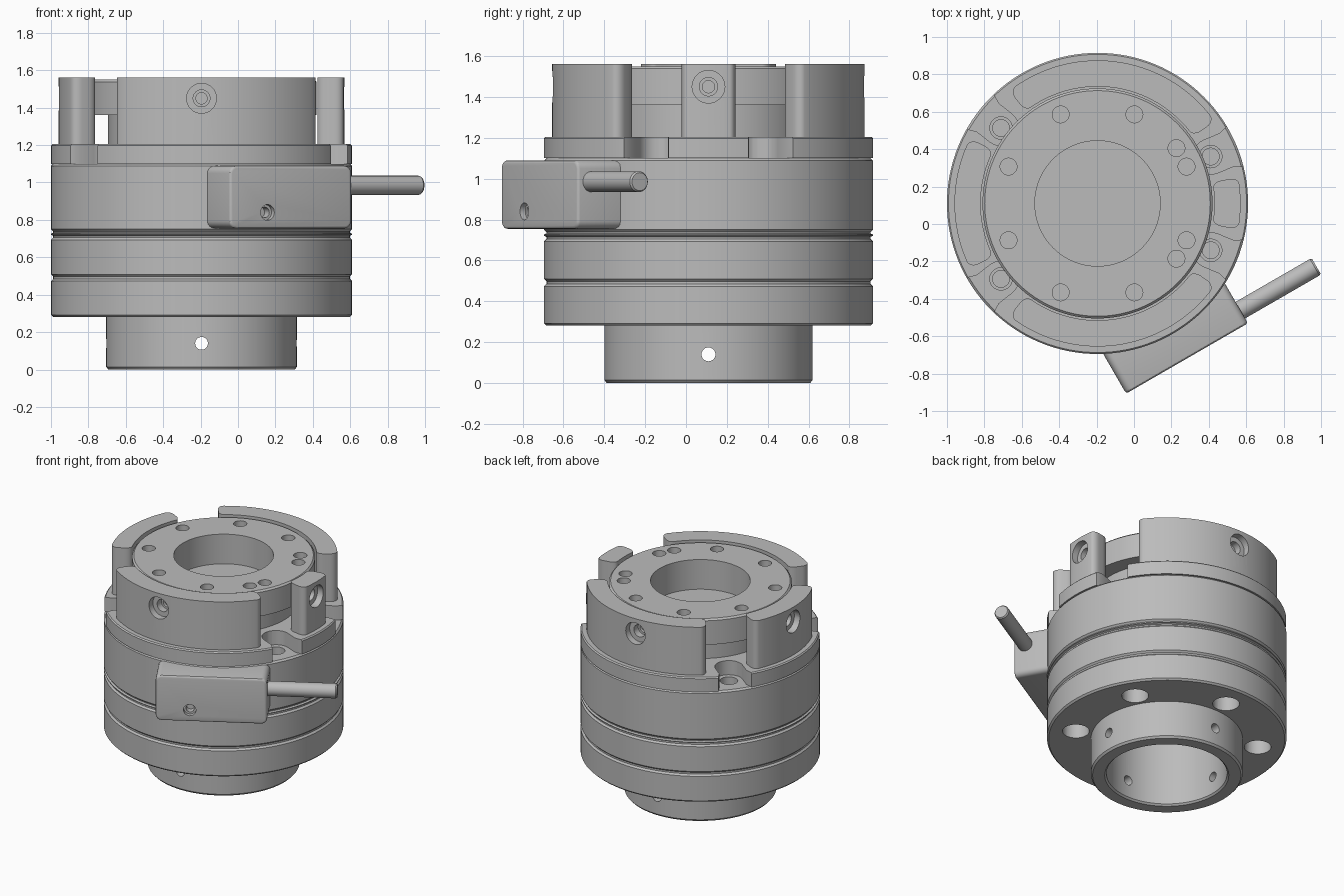
import bpy, bmesh
from math import radians, cos, sin, pi
from mathutils import Matrix

if "Cube" in bpy.data.objects:
    bpy.data.objects.remove(bpy.data.objects["Cube"], do_unlink=True)

AXIS = Matrix.Translation((-0.195, 0.11, 0))
QUARTERS = (0, 90, 180, 270)
SLOTS = (22.5, -22.5, 142, 218)

steel = bpy.data.materials.new("steel_grey")
steel.use_nodes = True
GREY = (0.5, 0.5, 0.5, 1)
steel.diffuse_color = GREY
steel.node_tree.nodes["Principled BSDF"].inputs["Base Color"].default_value = GREY


def finish(name, bm, matrix=AXIS):
    bmesh.ops.remove_doubles(bm, verts=bm.verts, dist=1e-5)
    bmesh.ops.recalc_face_normals(bm, faces=bm.faces)
    bm.transform(matrix)
    mesh = bpy.data.meshes.new(name)
    bm.to_mesh(mesh)
    bm.free()
    mesh.materials.append(steel)
    obj = bpy.data.objects.new(name, mesh)
    bpy.context.collection.objects.link(obj)
    return obj


def lathe(name, profile, matrix=AXIS, steps=128):
    """Closed (radius, height) profile turned around local z."""
    bm = bmesh.new()
    verts = [bm.verts.new((r, 0, z)) for r, z in profile]
    edges = [bm.edges.new((verts[i - 1], verts[i])) for i in range(len(verts))]
    bmesh.ops.spin(bm, geom=verts + edges, cent=(0, 0, 0), axis=(0, 0, 1),
                   angle=2 * pi, steps=steps, use_merge=False)
    bmesh.ops.remove_doubles(bm, verts=bm.verts, dist=1e-5)
    bmesh.ops.dissolve_degenerate(bm, dist=1e-5, edges=bm.edges)
    return finish(name, bm, matrix)


def prism(name, outline, z0, z1, matrix=AXIS, round_corners=0.0):
    """Extruded outline; sharp upright edges can be rounded."""
    bm = bmesh.new()
    face = bm.faces.new([bm.verts.new((x, y, z0)) for x, y in outline])
    top = bmesh.ops.extrude_face_region(bm, geom=[face])["geom"]
    bmesh.ops.translate(bm, vec=(0, 0, z1 - z0),
                        verts=[v for v in top if isinstance(v, bmesh.types.BMVert)])
    bmesh.ops.recalc_face_normals(bm, faces=bm.faces)
    if round_corners:
        corners = [e for e in bm.edges if abs(e.verts[0].co.z - e.verts[1].co.z) > 0.01
                   and e.calc_face_angle(0) > radians(60)]
        bmesh.ops.bevel(bm, geom=corners, offset=round_corners, segments=6,
                        profile=0.5, affect='EDGES')
    return finish(name, bm, matrix)


def polar(r, a):
    return r * cos(radians(a)), r * sin(radians(a))


def arc_block(name, a0, a1, r0, r1, z0, z1):
    n = max(8, int((a1 - a0) / 3))
    angles = [a0 + (a1 - a0) * i / n for i in range(n + 1)]
    outline = [polar(r1, a) for a in angles] + [polar(r0, a) for a in reversed(angles)]
    return prism(name, outline, z0, z1, round_corners=0.05)


def spot(angle, r, z, outward=False):
    """Frame at a polar position, its z pointing up or outward."""
    m = AXIS @ Matrix.Rotation(radians(angle), 4, 'Z') @ Matrix.Translation((r, 0, z))
    return m @ Matrix.Rotation(pi / 2, 4, 'Y') if outward else m


def hole(matrix, *steps):
    """Stepped cutter from (radius, depth) pairs, widest first."""
    profile = [(0, 0.03)]
    height = 0.03
    for r, depth in steps:
        profile += [(r, height), (r, -depth)]
        height = -depth
    return lathe("hole_cutter", profile + [(0, height)], matrix, 32)


def cut(obj, cutters):
    bpy.context.view_layer.objects.active = obj
    for c in cutters:
        c.hide_render = True
        mod = obj.modifiers.new("cut", 'BOOLEAN')
        mod.operation, mod.solver, mod.object = 'DIFFERENCE', 'EXACT', c
        bpy.ops.object.modifier_apply(modifier=mod.name)
        bpy.data.objects.remove(c, do_unlink=True)


# Main body with neck, bore and outer grooves
body = [(0, 1.0), (0.405, 1.0), (0.405, 0.012), (0.417, 0), (0.498, 0), (0.51, 0.014), (0.51, 0.28)]
for low, high in ((0.28, 0.485), (0.497, 0.705), (0.715, 0.732), (0.738, 1.1)):
    c = min(0.012, (high - low) / 3)
    body += [(0.793, low), (0.805, low + c), (0.805, high - c), (0.793, high)]
body_obj = lathe("main_body", body + [(0, 1.1)])
cutters = [hole(spot(a, 0.53, 0.14, True), (0.034, 0.2)) for a in QUARTERS]
cutters += [hole(spot(30 + 60 * i, 0.62, 0.28) @ Matrix.Rotation(pi, 4, 'X'),
                 (0.09, 0.15), (0.05, 0.22)) for i in range(6)]
cutters += [hole(spot(a, 0.655, 1.1), (0.06, 0.06), (0.045, 0.12)) for a in SLOTS]
cut(body_obj, cutters)

# Slotted collar plate
plate = lathe("collar_plate", [(0.49, 1.1), (0.805, 1.1), (0.805, 1.197), (0.797, 1.205), (0.49, 1.205)])
slot = [polar(0.095, 90 + 15 * i) for i in range(13)]
slot += [(0.09, -0.095), (0.16, -0.125), (0.3, -0.125), (0.3, 0.125), (0.16, 0.125), (0.09, 0.095)]
cut(plate, [prism("slot_cutter", slot, -0.06, 0.2, spot(a, 0.655, 1.1)) for a in SLOTS])

# Raised wall segments with stepped radial screw holes
for name, mid, a0, a1 in (("right_boss", 0, -10.5, 10.5), ("back_wall", 90, 35, 128),
                          ("left_wall", 180, 153, 207), ("front_wall", 270, 232, 325)):
    wall = arc_block(name, a0, a1, 0.625, 0.765, 1.2, 1.56)
    cut(wall, [hole(spot(mid, 0.765, 1.45, True), (0.08, 0.05), (0.045, 0.1), (0.03, 0.12))])

# Inner flange with recess and bolt circle
flange = lathe("top_flange", [(0, 1.09), (0.5, 1.09), (0.5, 1.36), (0.615, 1.36), (0.615, 1.538),
                              (0.603, 1.55), (0.335, 1.55), (0.335, 1.33), (0, 1.33)])
bolts = [22.5 + 45 * i for i in range(8)] + [35, -35]
cut(flange, [hole(spot(a, 0.515, 1.55), (0.045, 0.12)) for a in bolts])

# Sensor box: x is outward, y runs along the box
side = Matrix(AXIS) @ Matrix.Rotation(radians(-60), 4, 'Z')
bm = bmesh.new()
bmesh.ops.create_cube(bm, size=1, matrix=Matrix.Translation((0.836, 0, 0.922))
                      @ Matrix.Diagonal((0.242, 0.752, 0.335, 1)))
long_edges = [e for e in bm.edges if abs(e.verts[0].co.x - e.verts[1].co.x) > 0.1]
bmesh.ops.bevel(bm, geom=long_edges, offset=0.04, segments=6, profile=0.5, affect='EDGES')
rim = [e for e in bm.edges if all(v.co.x > 0.9 for v in e.verts)]
bmesh.ops.bevel(bm, geom=rim, offset=0.015, segments=3, profile=0.5, affect='EDGES')
box = finish("sensor_box", bm, side)
cut(box, [hole(side @ Matrix.Translation((0.957, -0.145, 0.84)) @ Matrix.Rotation(pi / 2, 4, 'Y'),
               (0.042, 0.03), (0.028, 0.08))])

# Cable leaving the box end
along = side @ Matrix.Translation((0.876, 0.3, 0.985)) @ Matrix.Rotation(-pi / 2, 4, 'X')
lathe("cable", [(0, 0), (0.051, 0), (0.051, 0.535), (0.044, 0.545), (0, 0.545)], along, 40)

# Smooth shading with crisp edges
bpy.ops.object.select_all(action='DESELECT')
for obj in bpy.context.collection.objects:
    if obj.type == 'MESH' and steel.name in obj.data.materials:
        obj.select_set(True)
        bpy.context.view_layer.objects.active = obj
bpy.ops.object.shade_smooth_by_angle(angle=radians(30))
